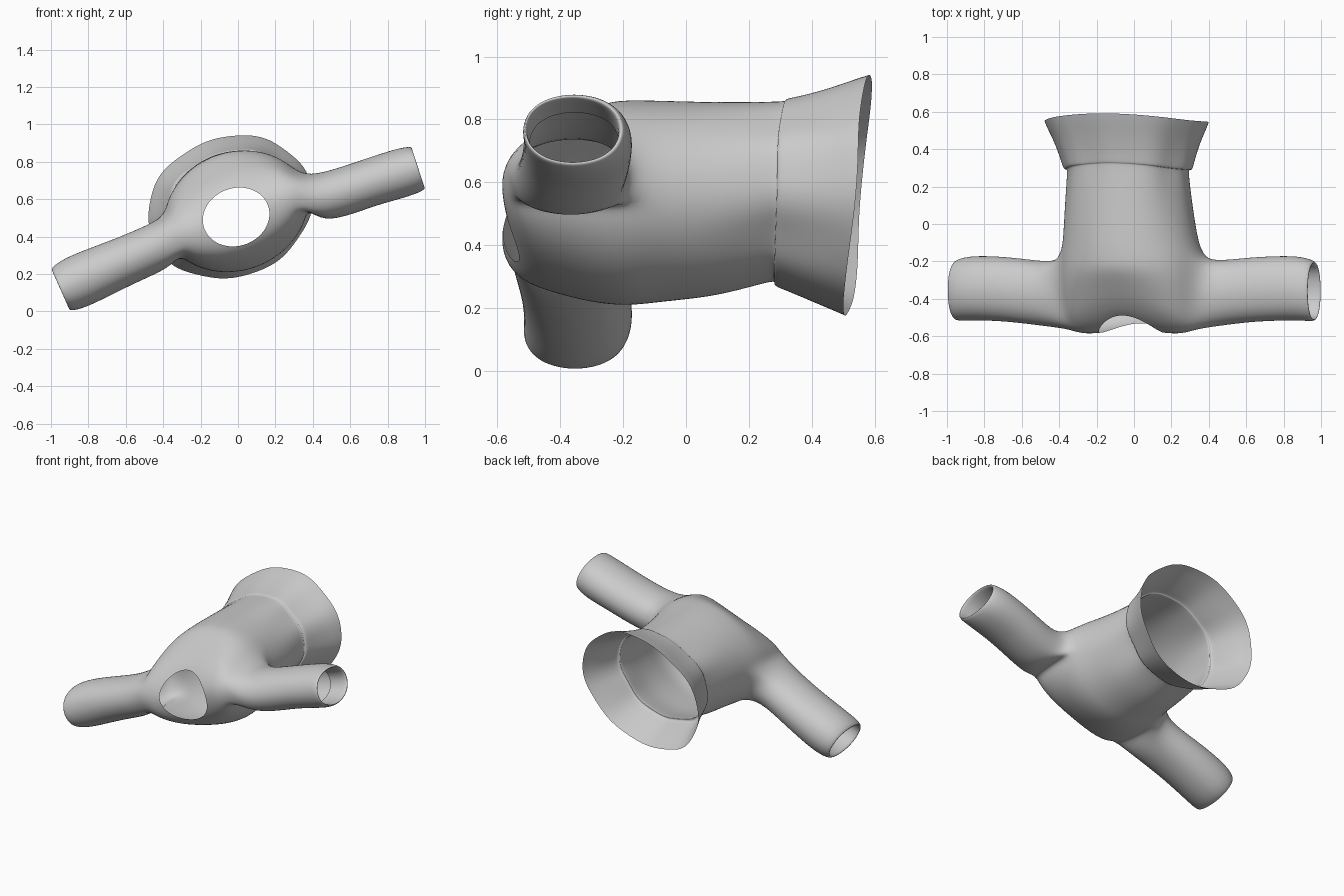
import bpy, bmesh, math
from mathutils import Vector

N = 32                      # segments around the body
TILT = math.radians(20)     # the garment is rolled about y

# body rings: y at sides, top, bottom; centre x, z; half width, half depth; waviness
BODY = [
    (-.582, -.488, -.53, -.01, .505, .182, .155, 0),
    (-.59, -.46, -.51, -.01, .51, .28, .185, 0),
    (-.565, -.40, -.47, -.01, .52, .36, .225, 0),
    (-.48, -.34, -.40, -.01, .525, .385, .26, 0),
    (-.37, -.28, -.31, -.01, .53, .395, .295, 0),
    (-.26, -.23, -.24, -.01, .535, .395, .315, 0),
    (-.16, -.17, -.17, -.012, .535, .385, .32, 0),
    (-.06, -.08, -.08, -.02, .54, .365, .315, 0),
    (.08, .08, .08, -.028, .545, .35, .306, .004),
    (.20, .20, .20, -.033, .56, .338, .29, .01),
    (.28, .31, .27, -.035, .57, .332, .28, .016),
    (.295, .33, .285, -.035, .57, .336, .282, .018),
    (.285, .325, .275, -.035, .567, .352, .29, .018),
    (.34, .38, .32, -.037, .563, .365, .303, .018),
    (.44, .48, .40, -.04, .56, .40, .335, .015),
    (.505, .55, .46, -.042, .56, .432, .36, .012),
    (.548, .592, .50, -.042, .558, .45, .375, .01),
]
# sleeve rings: centre x, z; half height; y centre; y radius
SLEEVE_R = [
    (.42, .600, .130, -.375, .176),
    (.58, .645, .130, -.355, .174),
    (.72, .695, .128, -.345, .174),
    (.88, .742, .134, -.342, .174),
    (.962, .767, .124, -.358, .165),
    (.968, .769, .108, -.36, .150),
    (.93, .757, .103, -.36, .145),
    (.84, .728, .100, -.355, .143),
]
SLEEVE_L = [
    (-.42, .350, .130, -.38, .174),
    (-.58, .280, .130, -.36, .174),
    (-.72, .220, .138, -.345, .174),
    (-.88, .149, .146, -.342, .174),
    (-.948, .117, .127, -.355, .165),
    (-.953, .115, .108, -.355, .150),
    (-.92, .130, .104, -.355, .145),
    (-.84, .168, .102, -.35, .143),
]

bm = bmesh.new()


def body_ring(ys, yt, yb, cx, cz, a, b, wave):
    ring = []
    for i in range(N):
        t = 2 * math.pi * i / N
        s, c = math.sin(t), math.cos(t)
        k = 1 + wave * (math.cos(5 * t + 1) + math.sin(9 * t))
        u, v = a * c * k, b * s * k
        y = ys + ((yt if s > 0 else yb) - ys) * s * s
        ring.append(bm.verts.new((cx + u * math.cos(TILT) - v * math.sin(TILT), y,
                                  cz + u * math.sin(TILT) + v * math.cos(TILT))))
    return ring


def bridge(r1, r2):
    for i in range(len(r1)):
        j = (i + 1) % len(r1)
        bm.faces.new((r1[i], r1[j], r2[j], r2[i]))


# body tube, leaving a 4 x 4 armhole on each side
rings = [body_ring(*r) for r in BODY]
for j in range(len(rings) - 1):
    for i in range(N):
        if 2 <= j < 6 and (i in (30, 31, 0, 1) or 14 <= i < 18):
            continue
        n = (i + 1) % N
        bm.faces.new((rings[j][i], rings[j][n], rings[j + 1][n], rings[j + 1][i]))

# order of armhole edge points: (along y, around body)
loop = ([(2, k) for k in range(-2, 2)] + [(j, 2) for j in range(2, -2, -1)] +
        [(-2, k) for k in range(2, -2, -1)] + [(j, -2) for j in range(-2, 2)])


def sleeve(stations, base, side, angle):
    prev = [rings[4 + j][(base + k) % N] for j, k in loop]
    up = Vector((-math.sin(angle), 0, math.cos(angle)))
    for x, z, h, yc, r in stations:
        cur = []
        for j, k in loop:
            phi = math.atan2(side * k, j)
            p = Vector((x, yc + 1.025 * r * math.cos(phi), z)) + up * (1.025 * h * math.sin(phi))
            cur.append(bm.verts.new(p))
        bridge(prev, cur)
        prev = cur


# sleeves with cuffs turned inward
sleeve(SLEEVE_R, 0, 1, math.radians(18))
sleeve(SLEEVE_L, 16, -1, math.radians(24))

bmesh.ops.recalc_face_normals(bm, faces=bm.faces)
mesh = bpy.data.meshes.new("shirt")
bm.to_mesh(mesh)
bm.free()
mesh.shade_smooth()
shirt = bpy.data.objects.new("shirt", mesh)
bpy.context.collection.objects.link(shirt)
sub = shirt.modifiers.new("smooth_cloth", 'SUBSURF')
sub.levels = sub.render_levels = 2
